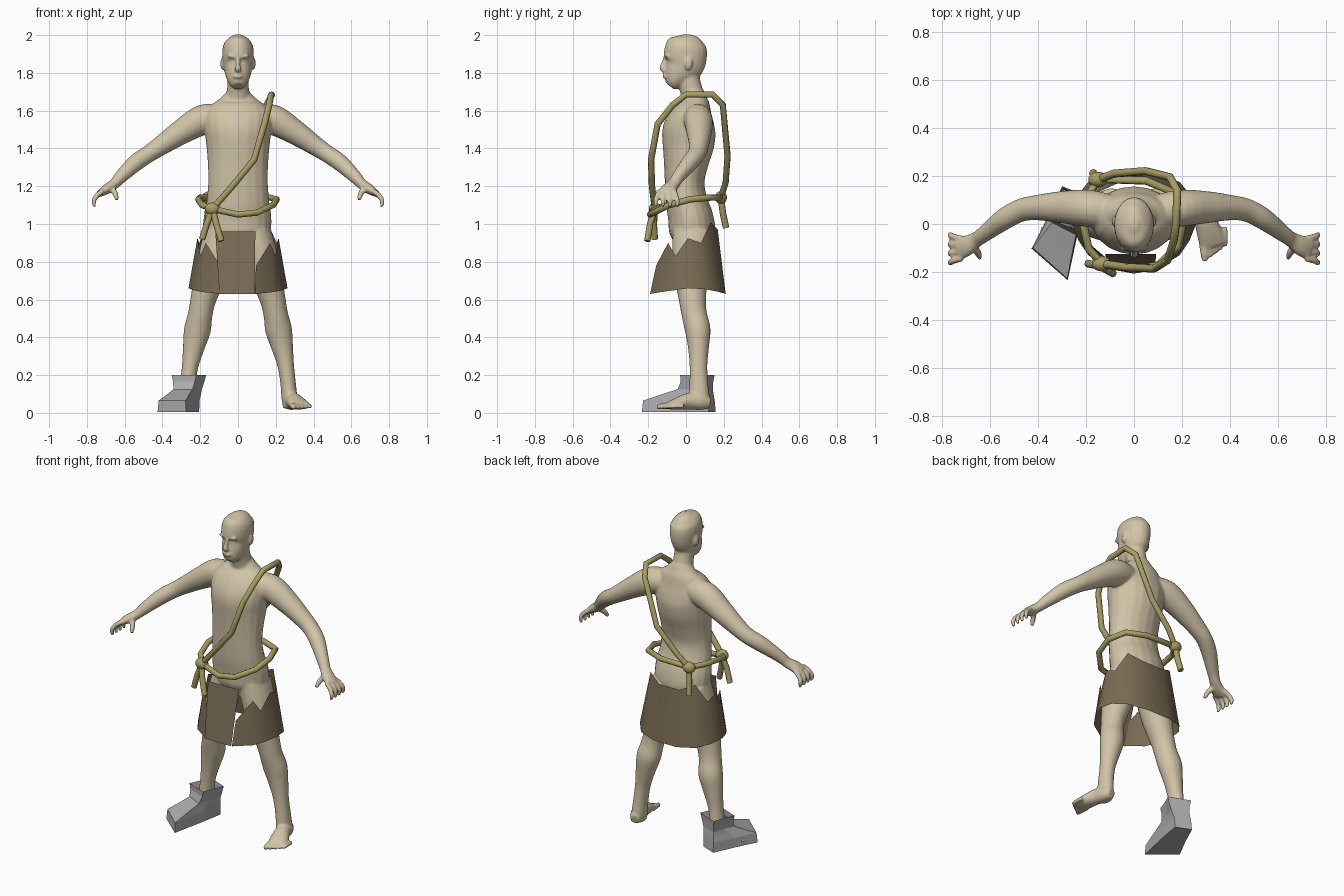
import bpy, bmesh, math
from mathutils import Vector, Matrix


def material(name, rgb):
    m = bpy.data.materials.new(name)
    m.diffuse_color = (*rgb, 1)
    return m


SKIN = material("skin", (0.64, 0.55, 0.385))
ROPE = material("rope", (0.39, 0.34, 0.125))
HIDE = material("brown_hide", (0.19, 0.148, 0.088))
GREY = material("boot_grey", (0.42, 0.42, 0.43))


def finish(name, bm, mat, smooth=False):
    bmesh.ops.recalc_face_normals(bm, faces=bm.faces)
    for f in bm.faces:
        f.smooth = smooth
    me = bpy.data.meshes.new(name)
    bm.to_mesh(me)
    bm.free()
    me.materials.append(mat)
    ob = bpy.data.objects.new(name, me)
    bpy.context.collection.objects.link(ob)
    return ob


def catmull(pts, n=4):
    p = [Vector(q) for q in pts]
    p = [p[0] * 2 - p[1]] + p + [p[-1] * 2 - p[-2]]
    out = []
    for i in range(1, len(p) - 2):
        a, b, c, d = p[i - 1:i + 3]
        for k in range(n):
            t = k / n
            out.append(0.5 * (2 * b + (c - a) * t + (2 * a - 5 * b + 4 * c - d) * t * t
                              + (3 * b - a - 3 * c + d) * t ** 3))
    return out + [p[-2]]


def tube(bm, pts, ref=(0, 1, 0), sides=20, mirror=False):
    """Closed elliptical loft through (x, y, z, ra, rb)."""
    for s in ((1, -1) if mirror else (1,)):
        path = catmull(pts)
        rings = []
        for i, q in enumerate(path):
            t = (path[min(i + 1, len(path) - 1)] - path[max(i - 1, 0)])[:3]
            t = Vector(t).normalized()
            u = t.cross(Vector(ref)).normalized()
            v = t.cross(u)
            ring = []
            for k in range(sides):
                a = math.tau * k / sides
                c = Vector(q[:3]) + u * q[3] * math.cos(a) + v * q[4] * math.sin(a)
                ring.append(bm.verts.new((c.x * s, c.y, c.z)))
            rings.append(ring)
        for r0, r1 in zip(rings, rings[1:]):
            for k in range(sides):
                j = (k + 1) % sides
                bm.faces.new((r0[k], r0[j], r1[j], r1[k]))
        bm.faces.new(rings[0])
        bm.faces.new(rings[-1])


def ball(bm, loc, size):
    bmesh.ops.create_icosphere(bm, subdivisions=3, radius=1,
                               matrix=Matrix.Translation(loc) @ Matrix.Diagonal((*size, 1)))


# ---- body: overlapping lofts fused by a voxel remesh
bm = bmesh.new()
# torso
tube(bm, [(0, y, z, rx, ry) for z, y, rx, ry in (
    (.87, .03, .11, .08), (.95, .033, .168, .12), (1.03, .025, .177, .12),
    (1.12, .003, .166, .11), (1.22, -.007, .158, .105), (1.32, 0, .16, .118),
    (1.42, .012, .168, .137), (1.5, .017, .178, .14), (1.57, .03, .18, .118),
    (1.63, .045, .14, .085), (1.665, .045, .095, .065), (1.7, .04, .06, .055))])
# neck and head
tube(bm, [(0, .05, 1.62, .085, .065), (0, .03, 1.7, .06, .06),
          (0, .015, 1.76, .057, .06), (0, .01, 1.82, .055, .06)])
tube(bm, [(0, y, z, rx, ry) for z, y, rx, ry in (
    (1.73, -.085, .028, .03), (1.75, -.07, .05, .05), (1.79, -.045, .067, .075),
    (1.84, -.012, .077, .107), (1.9, -.003, .083, .115), (1.95, -.003, .077, .105),
    (1.985, 0, .05, .075), (2.003, 0, .016, .022))])
# nose, lips, brows and ears
tube(bm, [(0, -.108, 1.88, .009, .012), (0, -.122, 1.845, .011, .012),
          (0, -.126, 1.822, .018, .014), (0, -.113, 1.807, .012, .01)])
ball(bm, (0, -.112, 1.782), (.026, .013, .012))
for s in (-1, 1):
    ball(bm, (.034 * s, -.1, 1.888), (.026, .015, .008))
    ball(bm, (.082 * s, .012, 1.85), (.011, .022, .035))
# arms
tube(bm, [(.09, .05, 1.565, .07, .07), (.19, .065, 1.55, .08, .077),
          (.3, .07, 1.487, .066, .067), (.4, .068, 1.42, .053, .053),
          (.47, .057, 1.373, .046, .048), (.54, .02, 1.325, .045, .045),
          (.62, -.04, 1.25, .035, .034), (.655, -.065, 1.212, .028, .033),
          (.695, -.09, 1.185, .027, .043), (.73, -.105, 1.162, .019, .046)], mirror=True)
# fingers and thumb
for i in range(4):
    y = -.143 + .027 * i
    tip = -.16 + .038 * i
    tube(bm, [(.715, y, 1.175, .014, .014), (.747, (y + tip) / 2, 1.15, .014, .014),
              (.764, tip, 1.12, .013, .013), (.758, tip, 1.09, .009, .009)],
         sides=10, mirror=True)
tube(bm, [(.675, -.085, 1.19, .018, .018), (.652, -.115, 1.165, .016, .016),
          (.64, -.14, 1.128, .011, .011)], sides=10, mirror=True)
# legs
tube(bm, [(.09, .04, .96, .085, .11), (.115, .033, .85, .09, .105),
          (.15, .028, .72, .083, .09), (.184, .034, .6, .068, .072),
          (.2, .044, .52, .065, .067), (.215, .062, .44, .071, .068),
          (.234, .066, .35, .058, .056), (.253, .066, .25, .044, .047),
          (.266, .068, .15, .041, .05), (.272, .07, .08, .042, .055),
          (.275, .07, .025, .036, .05)], mirror=True)
# feet and toes
tube(bm, [(.27, .125, .05, .028, .03), (.28, .08, .06, .042, .045),
          (.295, .02, .062, .045, .045), (.315, -.04, .05, .054, .034),
          (.33, -.09, .038, .056, .02)], ref=(0, 0, 1), mirror=True)
for i in range(5):
    r = .018 - .0015 * i
    x, y = .288 + .022 * i, -.075 + .016 * i
    tube(bm, [(x, y, .036, r, r), (x + .004, y - .04, .036, r, r),
              (x + .007, y - .08, .03, r * .7, r * .7)],
         ref=(0, 0, 1), sides=10, mirror=True)
body = finish("body", bm, SKIN)
rm = body.modifiers.new("fuse", 'REMESH')
rm.mode = 'VOXEL'
rm.voxel_size = .007
rm.use_smooth_shade = True
sm = body.modifiers.new("soften", 'SMOOTH')
sm.factor = .5
sm.iterations = 4

# ---- ragged skirt: one hem point and one torn top point per column
COLS = [((.09, -.19, .63), (.095, -.158, .78)), ((.19, -.13, .64), (.17, -.095, .9)),
        ((.23, -.07, .648), (.198, -.055, .83)), ((.262, .01, .66), (.215, .01, .925)),
        ((.25, .1, .655), (.205, .08, .9)), ((.19, .175, .64), (.155, .13, 1.01)),
        ((.08, .21, .63), (.07, .168, .97))]
flip = lambda p: (-p[0], p[1], p[2])
cols = COLS + [(flip(a), flip(b)) for a, b in reversed(COLS)]
bm = bmesh.new()
vs = [(bm.verts.new(a), bm.verts.new(b)) for a, b in cols]
for (a, b), (c, d) in zip(vs, vs[1:]):
    bm.faces.new((a, c, d, b))
finish("skirt", bm, HIDE, True)
bm = bmesh.new()
bm.faces.new([bm.verts.new(p) for p in (
    (-.098, -.192, .63), (.087, -.192, .63), (.092, -.125, .96), (-.12, -.125, .96))])
finish("front_flap", bm, HIDE)

# ---- faceted boot: six-cornered rings from collar to sole
heel_to_toe, outward = Vector((-.37, -.93, 0)), Vector((-.93, .37, 0))
bm = bmesh.new()
rings = []
# height, back, middle, front, back width, front width, toe slant, outward shift of heel
for z, b, m, f, wb, wf, sk, o in ((.2, -.07, 0, .07, .07, .07, 0, 0),
                                  (.165, -.066, 0, .07, .062, .062, 0, 0),
                                  (.125, -.064, .01, .085, .054, .056, .005, .006),
                                  (.1, -.068, .04, .15, .052, .07, .02, .01),
                                  (.065, -.072, .06, .24, .05, .09, .033, .018),
                                  (.005, -.076, .06, .245, .05, .094, .033, .022)):
    wm = (wb + wf) / 2 - .004
    pts = ((f - sk, wf), (m, wm + o / 2), (b, wb + o),
           (b, o - wb), (m, o / 2 - wm), (f + sk, -wf))
    rings.append([bm.verts.new(Vector((-.26, .06, z)) + heel_to_toe * l + outward * w)
                  for l, w in pts])
for r0, r1 in zip(rings, rings[1:]):
    for k in range(6):
        j = (k + 1) % 6
        bm.faces.new((r0[k], r0[j], r1[j], r1[k]))
bm.faces.new(rings[-1])
finish("boot", bm, GREY)


# ---- ropes
def rope(name, pts, closed=False):
    cu = bpy.data.curves.new(name, 'CURVE')
    cu.dimensions = '3D'
    cu.bevel_depth = .017
    cu.bevel_resolution = 2
    cu.use_fill_caps = True
    sp = cu.splines.new('POLY')
    sp.points.add(len(pts) - 1)
    for p, q in zip(sp.points, pts):
        p.co = (*q, 1)
    sp.use_cyclic_u = closed
    cu.materials.append(ROPE)
    bpy.context.collection.objects.link(bpy.data.objects.new(name, cu))


front_knot, back_knot = (-.135, -.165, 1.08), (-.15, .185, 1.14)
rope("rope_belt", [front_knot, (0, -.19, 1.05), (.1, -.172, 1.06), (.185, -.09, 1.1),
                   (.205, .02, 1.13), (.17, .13, 1.14), (.05, .18, 1.14), back_knot,
                   (-.2, .1, 1.14), (-.21, 0, 1.13), (-.19, -.1, 1.1)], True)
rope("rope_sash", [front_knot, (-.03, -.18, 1.2), (.085, -.185, 1.34), (.14, -.15, 1.53),
                   (.165, -.07, 1.63), (.175, 0, 1.685), (.18, .14, 1.685),
                   (.15, .195, 1.63), (.05, .22, 1.36), (-.08, .21, 1.22), back_knot])
rope("rope_end_outer", [front_knot, (-.165, -.17, 1.0), (-.19, -.165, .92)])
rope("rope_end_inner", [front_knot, (-.115, -.19, 1.0), (-.088, -.205, .91)])
rope("rope_end_back", [back_knot, (-.16, .195, 1.06), (-.17, .212, .98)])
for name, loc in (("front_knot", front_knot), ("back_knot", back_knot)):
    bm = bmesh.new()
    ball(bm, loc, (.04, .032, .034))
    finish(name, bm, ROPE, True)
